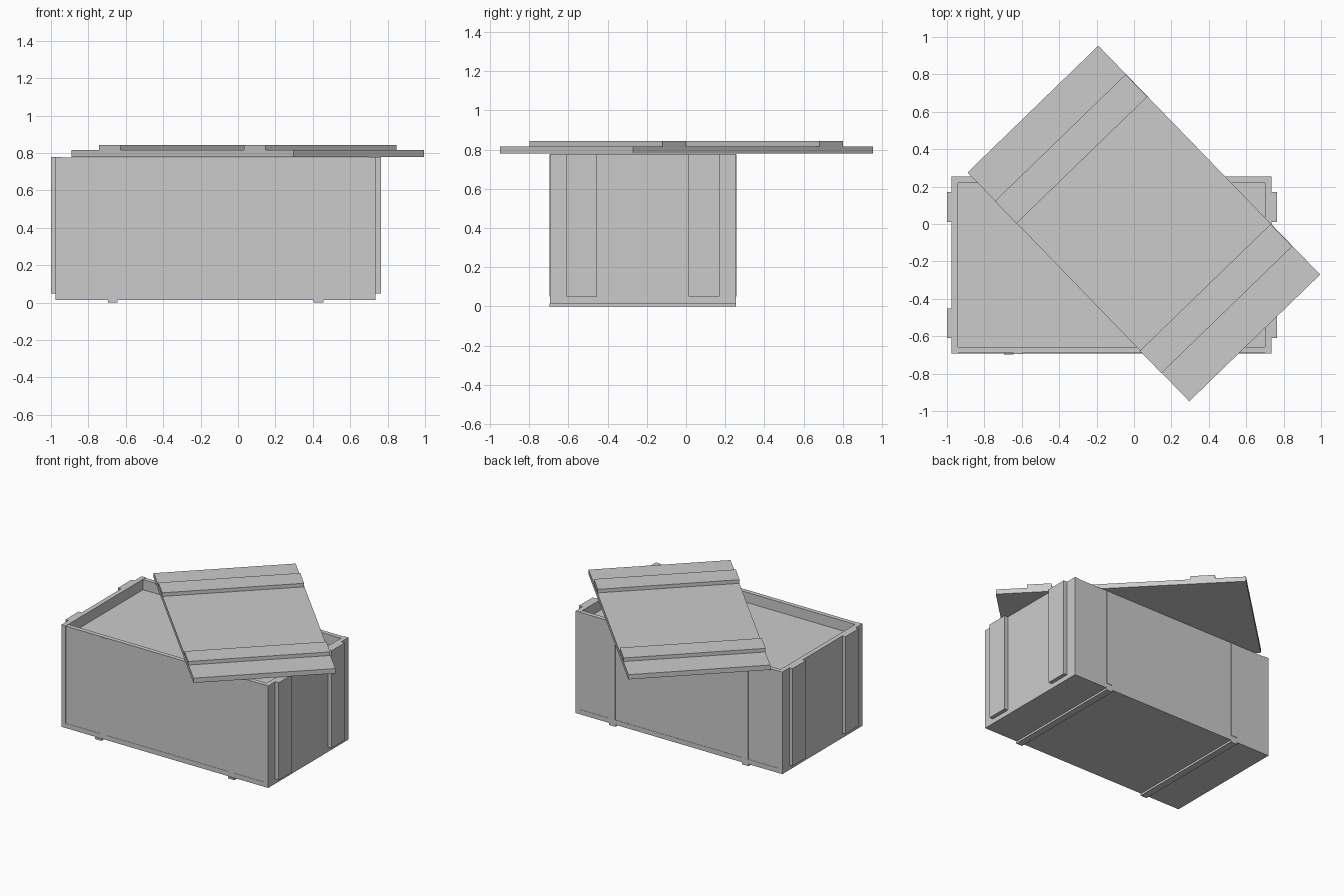
import bpy
import bmesh
from math import radians
from mathutils import Matrix

if "Cube" in bpy.data.objects:
    bpy.data.objects.remove(bpy.data.objects["Cube"])


def box(name, x, y, z, matrix=Matrix()):
    """Box from (min, max) ranges, optionally placed by a matrix."""
    bm = bmesh.new()
    bmesh.ops.create_cube(bm, size=1)
    for v in bm.verts:
        v.co = [r[0] + (c + 0.5) * (r[1] - r[0]) for c, r in zip(v.co, (x, y, z))]
    mesh = bpy.data.meshes.new(name)
    bm.to_mesh(mesh)
    bm.free()
    ob = bpy.data.objects.new(name, mesh)
    ob.matrix_world = matrix
    bpy.context.collection.objects.link(ob)
    return ob


X0, X1, Y0, Y1 = -0.975, 0.735, -0.693, 0.255   # crate outline
T, FLOOR, TOP = 0.035, 0.05, 0.778              # board thickness, wall bottom and top

# Base board and the skids under it
box("base_board", (X0, X1), (Y0, Y1), (0.015, FLOOR))
for i, x in enumerate((-0.695, 0.405)):
    box(f"skid_{i}", (x, x + 0.052), (Y0 - 0.004, Y1), (0, 0.015))

# End walls run full depth, side walls sit between them
box("left_wall", (X0, X0 + T), (Y0, Y1), (FLOOR, TOP))
box("right_wall", (X1 - T, X1), (Y0, Y1), (FLOOR, TOP))
inner = (X0 + T, X1 - T)
box("front_wall", inner, (Y0 + 0.002, Y0 + T), (FLOOR, TOP - 0.002))
box("back_wall", inner, (Y1 - T, Y1 - 0.002), (FLOOR, TOP - 0.002))

# Shallow panel inside the crate, just below the rim
box("inner_panel", inner, (Y0 + T, Y1 - T), (0.67, 0.70))

# Upright battens on both ends
for i, y in enumerate(((-0.61, -0.453), (0.012, 0.17))):
    box(f"left_batten_{i}", (X0 - 0.025, X0), y, (FLOOR, TOP))
    box(f"right_batten_{i}", (X1, X1 + 0.029), y, (FLOOR, TOP))

# Thin straps on the front and back walls
for i, (xf, xb) in enumerate(((-0.645, -0.695), (0.405, 0.405))):
    box(f"front_strap_{i}", (xf, xf + 0.047), (Y0 - 0.002, Y0 + 0.004), (FLOOR, TOP - 0.004))
    box(f"back_strap_{i}", (xb, xb + 0.05), (Y1 - 0.004, Y1 + 0.003), (FLOOR, TOP - 0.004))

# Lid lying askew on the crate, with two cross battens
lid = Matrix.Translation((0.0525, 0.0025, 0)) @ Matrix.Rotation(radians(-45.9), 4, 'Z')
box("lid", (-0.852, 0.852), (-0.487, 0.487), (0.78, 0.816), lid)
for i, u in enumerate((-0.64, 0.474)):
    box(f"lid_batten_{i}", (u, u + 0.166), (-0.489, 0.485), (0.816, 0.843), lid)
